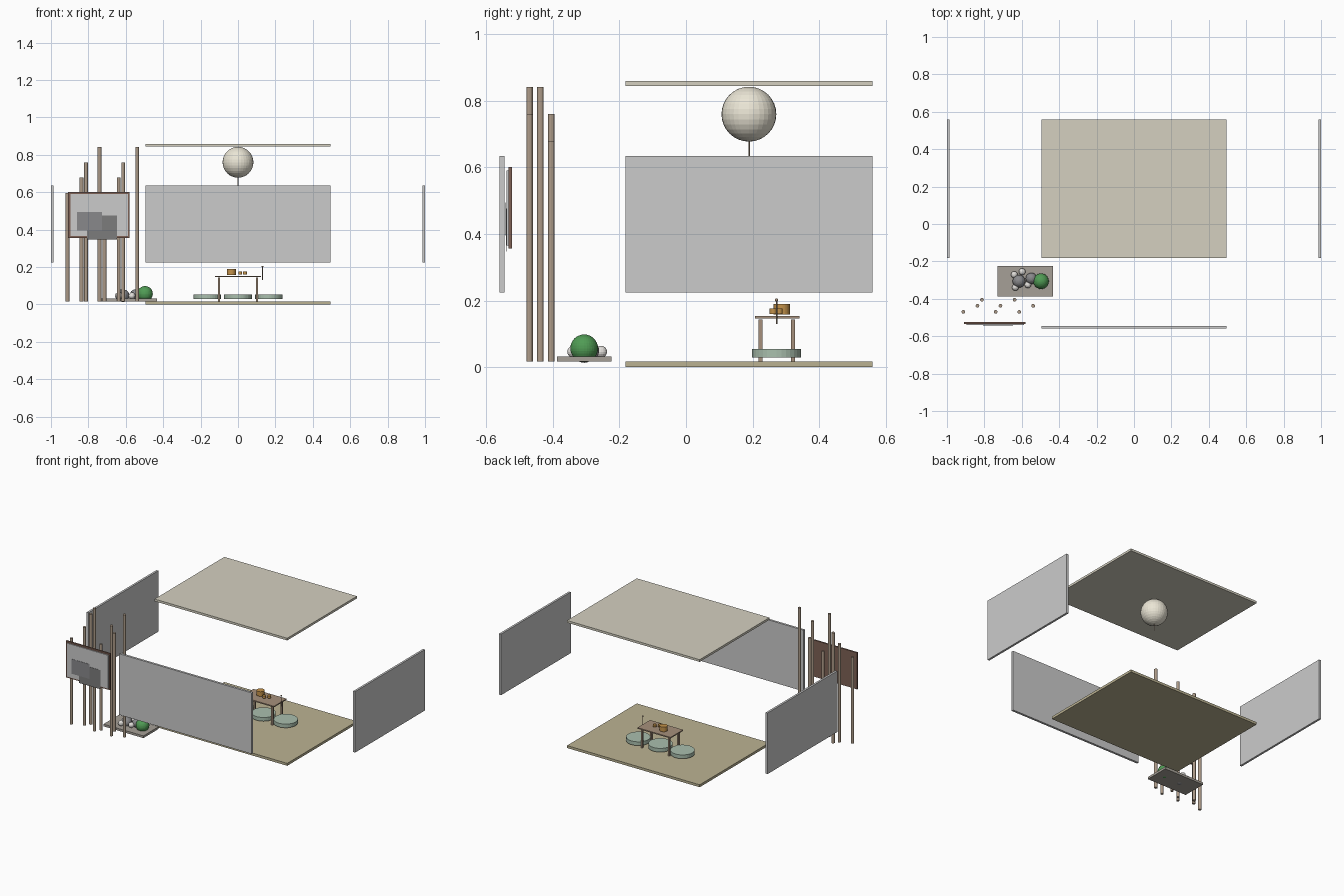
import bpy

mats = {}


def paint(obj, color):
    if color is None:
        return obj
    if color not in mats:
        m = bpy.data.materials.new("paint_%d" % len(mats))
        m.diffuse_color = (*color, 1)
        mats[color] = m
    obj.data.materials.append(mats[color])
    return obj


def box(name, x, y, z, color=None):
    """Box given by (min, max) on each axis."""
    bpy.ops.mesh.primitive_cube_add(size=1)
    o = bpy.context.object
    o.name = name
    for v in o.data.vertices:
        v.co = [r[0] if c < 0 else r[1] for c, r in zip(v.co, (x, y, z))]
    return paint(o, color)


def rod(name, x, y, z0, z1, r, color=None, sides=32):
    bpy.ops.mesh.primitive_cylinder_add(vertices=sides, radius=r, depth=z1 - z0,
                                        location=(x, y, (z0 + z1) / 2))
    o = bpy.context.object
    o.name = name
    return paint(o, color)


def ball(name, x, y, z, r, color=None, seg=32):
    bpy.ops.mesh.primitive_uv_sphere_add(segments=seg, ring_count=seg // 2,
                                         radius=r, location=(x, y, z))
    o = bpy.context.object
    o.name = name
    return paint(o, color)


STRAW, CREAM = (0.50, 0.45, 0.29), (0.66, 0.63, 0.53)
LANTERN, WOOD = (0.83, 0.79, 0.67), (0.38, 0.28, 0.20)
BAMBOO, SAGE = (0.42, 0.33, 0.25), (0.40, 0.52, 0.42)
CLAY, LEAF = (0.55, 0.29, 0.07), (0.08, 0.33, 0.09)
FRAME, STONE, PEBBLE = (0.21, 0.12, 0.09), (0.25, 0.25, 0.26), (0.75, 0.73, 0.70)
PAPER, INK, SAND = (0.62, 0.62, 0.60), (0.20, 0.20, 0.20), (0.38, 0.35, 0.31)
WALL = (0.64, 0.64, 0.62)
FL = 0.0165            # floor level
W = 0.494              # half room width
DEEP = (-0.182, 0.56)  # room depth range
TALL = (0.224, 0.635)  # wall height range

# Exploded room shell
box("floor", (-W, W), DEEP, (0, FL), STRAW)
box("ceiling", (-W, W), DEEP, (0.844, 0.859), CREAM)
box("front_wall", (-W, W), (-0.56, -0.545), TALL, WALL)
box("left_wall", (-1, -0.986), DEEP, TALL, WALL)
box("right_wall", (0.986, 1), DEEP, TALL, WALL)

# Hanging paper lantern and its cord
ball("lantern", 0, 0.189, 0.76, 0.0824, LANTERN)
rod("lantern_cord", 0, 0.19, 0.635, 0.69, 0.0028, WOOD, 12)

# Low table
box("table_top", (-0.123, 0.123), (0.207, 0.341), (0.1455, 0.153), WOOD)
for x in (-0.101, 0.101):
    for y in (0.224, 0.322):
        box("table_leg", (x - 0.006, x + 0.006), (y - 0.006, y + 0.006), (FL, 0.143), WOOD)

# Tea set
rod("teapot", -0.035, 0.288, 0.158, 0.189, 0.0247, CLAY)
for x, y in ((0.012, 0.262), (0.037, 0.280)):
    rod("tea_cup", x, y, 0.160, 0.176, 0.0105, CLAY)

# Thin stick with a small tip beside the table
rod("incense_stick", 0.131, 0.272, 0.130, 0.203, 0.0022, WOOD, 12)
ball("incense_tip", 0.131, 0.272, 0.202, 0.005, WOOD, 16)

# Floor cushions
for x in (-0.165, 0, 0.165):
    rod("cushion", x, 0.272, 0.0288, 0.054, 0.074, SAGE)

# Bamboo grove: four repeating heights
grove = [(-0.912, -0.470), (-0.837, -0.4375), (-0.813, -0.405), (-0.740, -0.470),
         (-0.714, -0.4375), (-0.638, -0.405), (-0.614, -0.470), (-0.539, -0.4375)]
for i, (x, y) in enumerate(grove):
    rod("bamboo_stalk", x, y, FL, (0.595, 0.678, 0.76, 0.842)[i % 4], 0.0099, BAMBOO, 12)

# Framed picture with overlapping ink washes
box("picture_frame", (-0.909, -0.579), (-0.534, -0.5235), (0.356, 0.602), FRAME)
box("picture_paper", (-0.895, -0.589), (-0.540, -0.534), (0.366, 0.591), PAPER)
box("ink_wash_low", (-0.807, -0.647), (-0.5415, -0.540), (0.348, 0.476), INK)
box("ink_wash_high", (-0.861, -0.727), (-0.543, -0.5415), (0.396, 0.495), STONE)

# Stone garden tray with rocks, pebbles and a moss ball
box("garden_tray", (-0.731, -0.434), (-0.387, -0.224), (FL, 0.0315), SAND)
ball("moss_ball", -0.497, -0.306, 0.0565, 0.0415, LEAF)
ball("rock", -0.615, -0.306, 0.047, 0.034, STONE, 24)
ball("rock", -0.549, -0.291, 0.050, 0.030, STONE, 24)
for x, y in ((-0.640, -0.271), (-0.598, -0.255), (-0.634, -0.339), (-0.567, -0.325)):
    ball("pebble", x, y, 0.046, 0.018, PEBBLE, 16)
